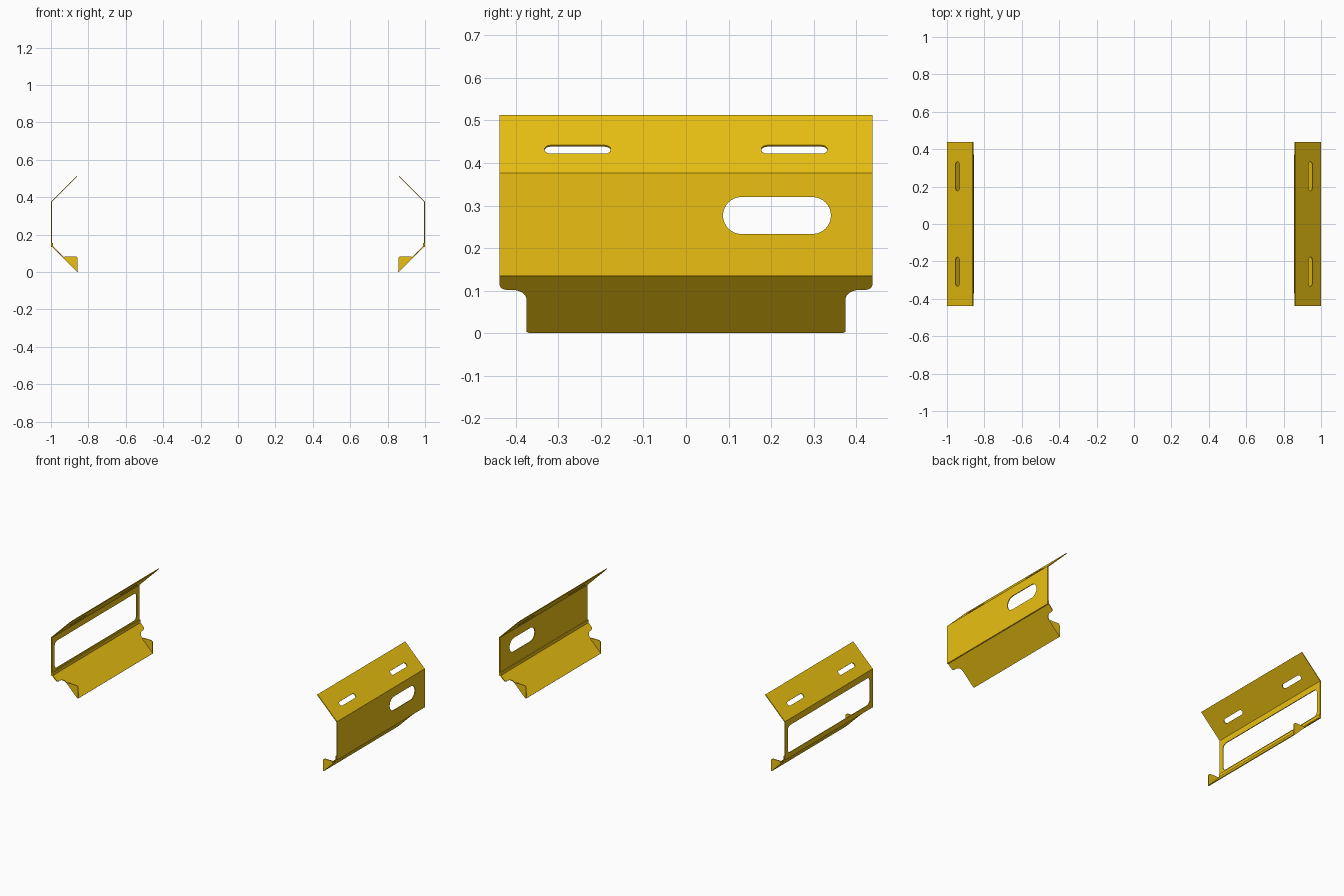
import bpy, math
from mathutils import Vector, Matrix

if "Cube" in bpy.data.objects:
    bpy.data.objects.remove(bpy.data.objects["Cube"])

T = 0.005          # sheet thickness
HALF = 0.4385      # half length along y

mat = bpy.data.materials.new("yellow_paint")
mat.diffuse_color = (0.83, 0.53, 0.006, 1)
mat.use_nodes = True
mat.node_tree.nodes["Principled BSDF"].inputs["Base Color"].default_value = mat.diffuse_color


def fillet(corners, steps=8):
    """Round a closed polygon given as (x, y, radius)."""
    out = []
    n = len(corners)
    for i, (x, y, r) in enumerate(corners):
        p = Vector((x, y))
        if r <= 0:
            out.append(p)
            continue
        a = (Vector(corners[i - 1][:2]) - p).normalized()
        b = (Vector(corners[(i + 1) % n][:2]) - p).normalized()
        half = a.angle(b) / 2
        c = p + (a + b).normalized() * r / math.sin(half)
        s = p + a * r / math.tan(half) - c
        e = p + b * r / math.tan(half) - c
        turn = math.atan2(s.x * e.y - s.y * e.x, s.dot(e))
        for k in range(steps + 1):
            out.append(c + Matrix.Rotation(turn * k / steps, 2) @ s)
    return out


def rect(x0, x1, y0, y1, r=0):
    return fillet([(x0, y0, r), (x1, y0, r), (x1, y1, r), (x0, y1, r)])


def plate(name, loops, origin, u, v):
    """Sheet metal: first loop is the outline, the others are holes."""
    cu = bpy.data.curves.new(name, 'CURVE')
    cu.dimensions = '2D'
    cu.fill_mode = 'BOTH'
    cu.extrude = T / 2
    for loop in loops:
        sp = cu.splines.new('POLY')
        sp.points.add(len(loop) - 1)
        for pt, co in zip(sp.points, loop):
            pt.co = (co.x, co.y, 0, 1)
        sp.use_cyclic_u = True
    ob = bpy.data.objects.new(name, cu)
    bpy.context.collection.objects.link(ob)
    u, v = Vector(u).normalized(), Vector(v).normalized()
    m = Matrix((u, v, u.cross(v))).transposed().to_4x4()
    m.translation = origin
    ob.matrix_world = m
    bpy.ops.object.select_all(action='DESELECT')
    ob.select_set(True)
    bpy.context.view_layer.objects.active = ob
    bpy.ops.object.convert(target='MESH')
    ob = bpy.context.object
    ob.data.materials.clear()
    ob.data.materials.append(mat)
    bpy.ops.object.shade_smooth_by_angle(angle=math.radians(30))


# lower flange outline with rounded shoulders and relief notches
side = [(0.375, 0, 0.008), (0.375, 0.143, 0.033),
        (HALF, 0.143, 0.018), (HALF, 0.19, 0)]
lower = fillet(side + [(-x, y, r) for x, y, r in reversed(side)])

Y = (0, 1, 0)
for s, label in ((1, "right"), (-1, "left")):
    xw = s * (1 - T / 2)
    # upright web: oval opening on the right, large window on the left
    hole = (rect(0.087, 0.341, 0.233, 0.320, 0.0434) if s > 0
            else rect(-0.41, 0.41, 0.165, 0.337, 0.025))
    plate(label + "_web", [rect(-HALF, HALF, 0.134, 0.377), hole],
          (xw, 0, 0), Y, (0, 0, 1))
    # upper sloping flange with two slots
    slots = [rect(c - 0.078, c + 0.078, 0.064, 0.092, 0.0139) for c in (-0.255, 0.255)]
    plate(label + "_upper_flange", [rect(-HALF, HALF, 0, 0.193)] + slots,
          (xw, 0, 0.375), Y, (-s, 0, 1))
    # lower sloping flange and the lip lapped inside the web
    plate(label + "_lower_flange", [lower], (s * 0.857, 0, 0.002), Y, (s, 0, 1))
    plate(label + "_lap_lip", [rect(-HALF, HALF, 0.134, 0.156)],
          (s * (0.9935 - T / 2), 0, 0), Y, (0, 0, 1))
    # triangular end tabs
    tab = fillet([(0.857, 0.002, 0), (0.938, 0.083, 0.006), (0.857, 0.083, 0.014)])
    for e, end in ((1, "back"), (-1, "front")):
        plate(f"{label}_{end}_tab", [[Vector((p.x * s, p.y)) for p in tab]],
              (0, e * (0.375 - T / 2), 0), (1, 0, 0), (0, 0, 1))
